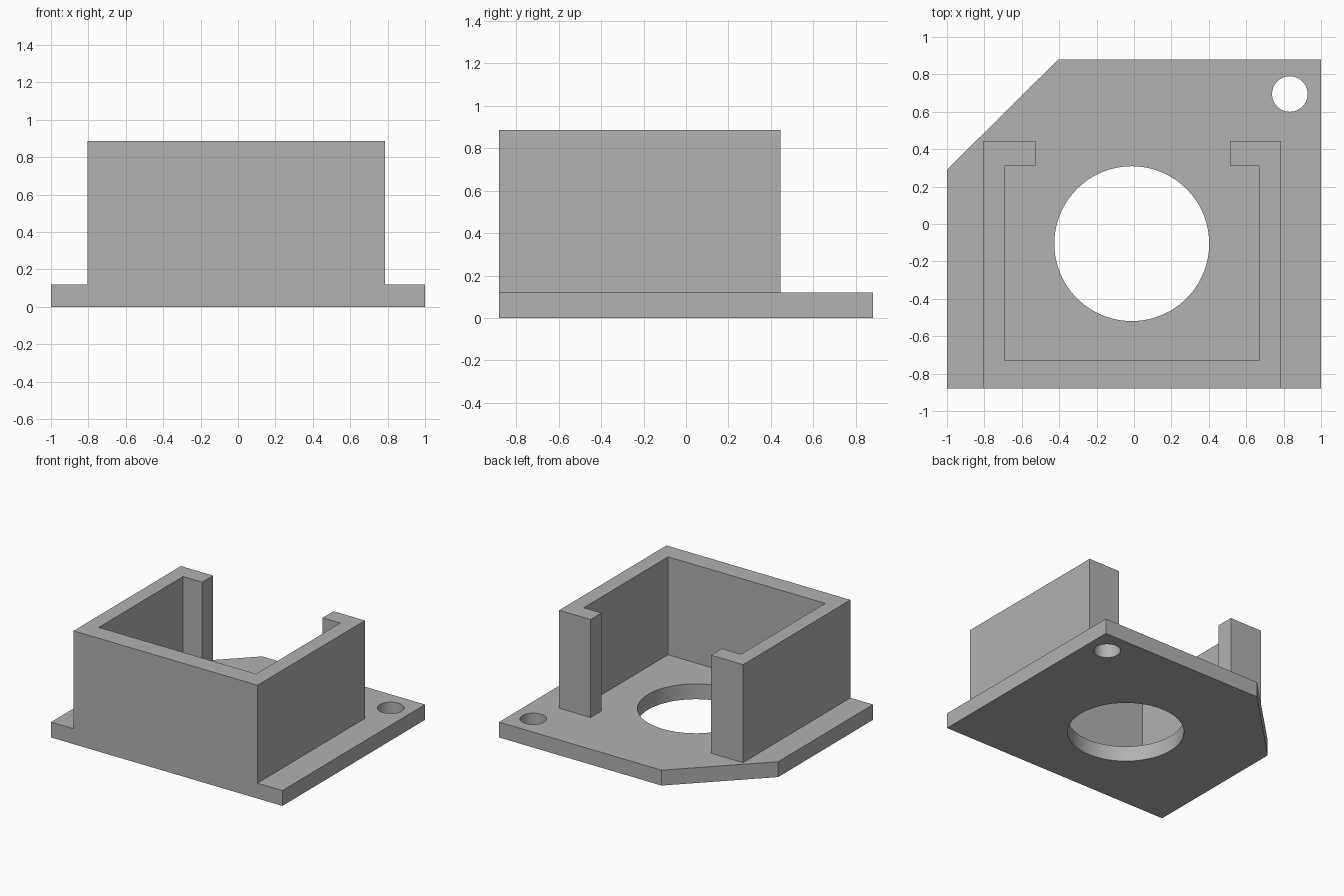
import bpy, bmesh, math

if "Cube" in bpy.data.objects:
    bpy.data.objects.remove(bpy.data.objects["Cube"], do_unlink=True)

BASE_TOP, WALL_TOP = 0.12, 0.885
FRONT, BACK = -0.88, 0.88

grey = bpy.data.materials.new("plain grey")
grey.use_nodes = True
colour = (0.445, 0.445, 0.445, 1)
grey.diffuse_color = colour
grey.node_tree.nodes["Principled BSDF"].inputs["Base Color"].default_value = colour


def prism(name, outline, z0, z1):
    """Extrude a counter-clockwise outline from z0 up to z1."""
    bm = bmesh.new()
    face = bm.faces.new([bm.verts.new((x, y, z0)) for x, y in outline])
    top = bmesh.ops.extrude_face_region(bm, geom=[face], use_keep_orig=True)["geom"]
    moved = [v for v in top if isinstance(v, bmesh.types.BMVert)]
    bmesh.ops.translate(bm, verts=moved, vec=(0, 0, z1 - z0))
    bmesh.ops.recalc_face_normals(bm, faces=bm.faces)
    mesh = bpy.data.meshes.new(name)
    bm.to_mesh(mesh)
    bm.free()
    mesh.materials.append(grey)
    obj = bpy.data.objects.new(name, mesh)
    bpy.context.collection.objects.link(obj)
    return obj


def select_only(obj):
    bpy.ops.object.select_all(action="DESELECT")
    obj.select_set(True)
    bpy.context.view_layer.objects.active = obj


def drill(obj, x, y, radius, sides=96):
    """Cut a round vertical hole through a part."""
    circle = [(x + radius * math.cos(2 * math.pi * i / sides),
               y + radius * math.sin(2 * math.pi * i / sides)) for i in range(sides)]
    cutter = prism("hole_cutter", circle, -0.1, BASE_TOP + 0.1)
    cutter.hide_render = True
    cut = obj.modifiers.new("hole", "BOOLEAN")
    cut.operation, cut.object, cut.solver = "DIFFERENCE", cutter, "EXACT"
    select_only(obj)
    bpy.ops.object.modifier_apply(modifier=cut.name)
    bpy.data.objects.remove(cutter, do_unlink=True)


# Base plate with one clipped corner, a large opening and a screw hole
base = prism("base_plate", [(-1, FRONT), (1, FRONT), (1, BACK), (-0.405, BACK), (-1, 0.29)],
             0, BASE_TOP)
drill(base, -0.012, -0.105, 0.414)
drill(base, 0.833, 0.695, 0.095)
select_only(base)
bpy.ops.object.shade_smooth_by_angle(angle=math.radians(30))

# Upright wall, open at the back between two inward lips
LEFT, RIGHT, REAR = 0.785, -0.805, 0.445
IN_LEFT, IN_RIGHT, IN_FRONT, IN_REAR = 0.667, -0.692, -0.73, 0.31
LIP_LEFT, LIP_RIGHT = 0.513, -0.527
prism("housing_wall", [
    (RIGHT, FRONT), (LEFT, FRONT), (LEFT, REAR), (LIP_LEFT, REAR),
    (LIP_LEFT, IN_REAR), (IN_LEFT, IN_REAR), (IN_LEFT, IN_FRONT), (IN_RIGHT, IN_FRONT),
    (IN_RIGHT, IN_REAR), (LIP_RIGHT, IN_REAR), (LIP_RIGHT, REAR), (RIGHT, REAR),
], BASE_TOP, WALL_TOP)
